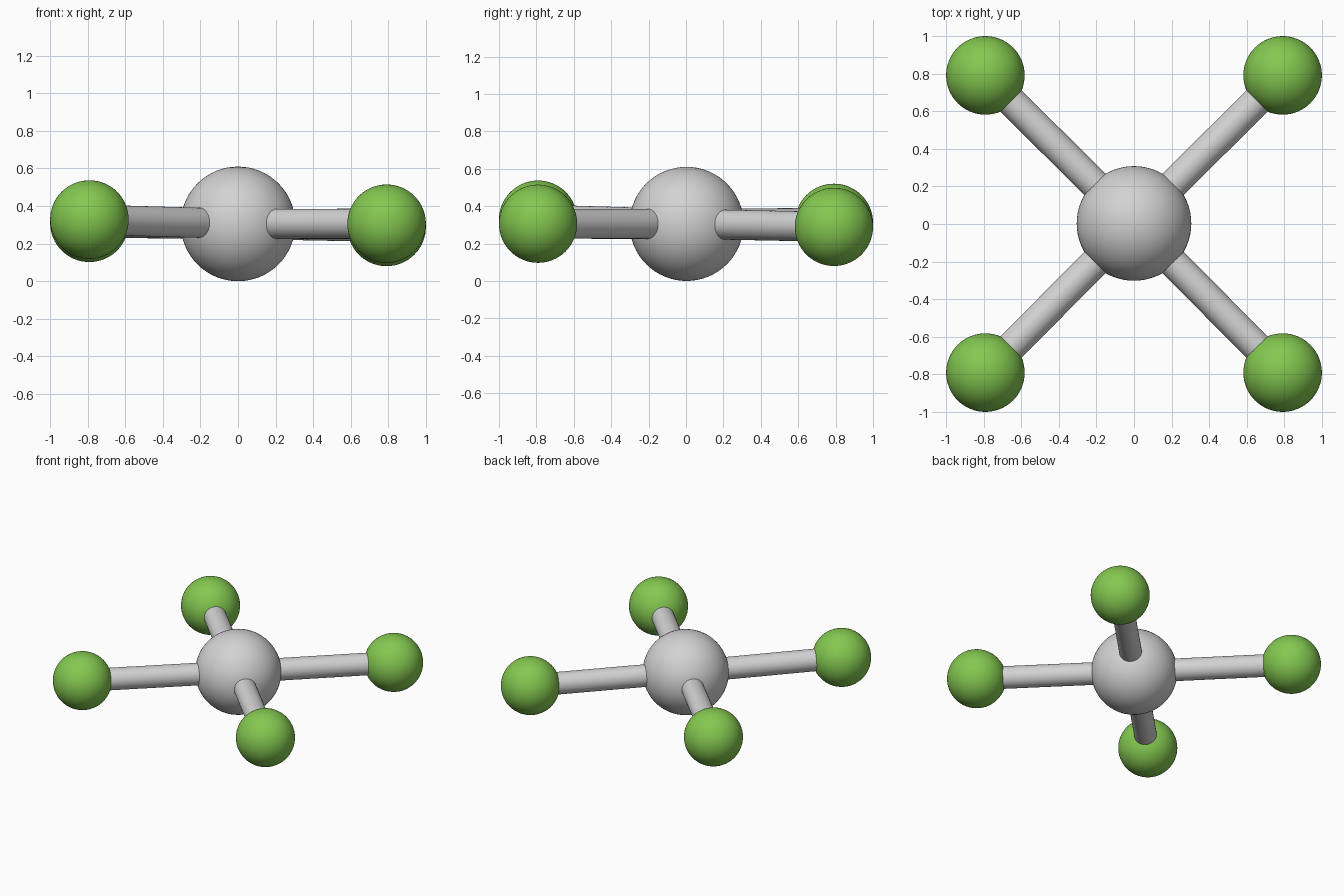
import bpy
from mathutils import Vector

cube = bpy.data.objects.get("Cube")
if cube:
    bpy.data.objects.remove(cube, do_unlink=True)


def material(name, rgb):
    mat = bpy.data.materials.new(name)
    mat.use_nodes = True
    mat.diffuse_color = (*rgb, 1)
    mat.node_tree.nodes["Principled BSDF"].inputs["Base Color"].default_value = (*rgb, 1)
    return mat


grey = material("light grey", (0.65, 0.65, 0.65))
green = material("leaf green", (0.23, 0.58, 0.08))


def finish(name, mat):
    obj = bpy.context.object
    obj.name = name
    obj.data.materials.append(mat)
    bpy.ops.object.shade_smooth_by_angle()
    return obj


def ball(name, centre, radius, mat):
    bpy.ops.mesh.primitive_uv_sphere_add(segments=64, ring_count=32,
                                         radius=radius, location=centre)
    return finish(name, mat)


def rod(name, start, end, radius, mat):
    axis = end - start
    bpy.ops.mesh.primitive_cylinder_add(vertices=48, radius=radius, depth=axis.length,
                                        location=(start + end) / 2)
    obj = finish(name, mat)
    obj.rotation_euler = axis.to_track_quat("Z", "Y").to_euler()
    return obj


# Central ball
core = Vector((0, 0.003, 0.305))
ball("central_ball", core, 0.305, grey)

# Four outer balls on rods, on a slightly tilted plane
REACH = 0.791
corners = {
    "front_right": (-1, -1, 0.328),
    "front_left": (1, -1, 0.306),
    "back_right": (-1, 1, 0.311),
    "back_left": (1, 1, 0.289),
}
for side, (sx, sy, height) in corners.items():
    tip = Vector((sx * REACH, sy * REACH, height))
    ball(side + "_ball", tip, 0.209, green)
    rod(side + "_rod", core, tip, 0.08, grey)
